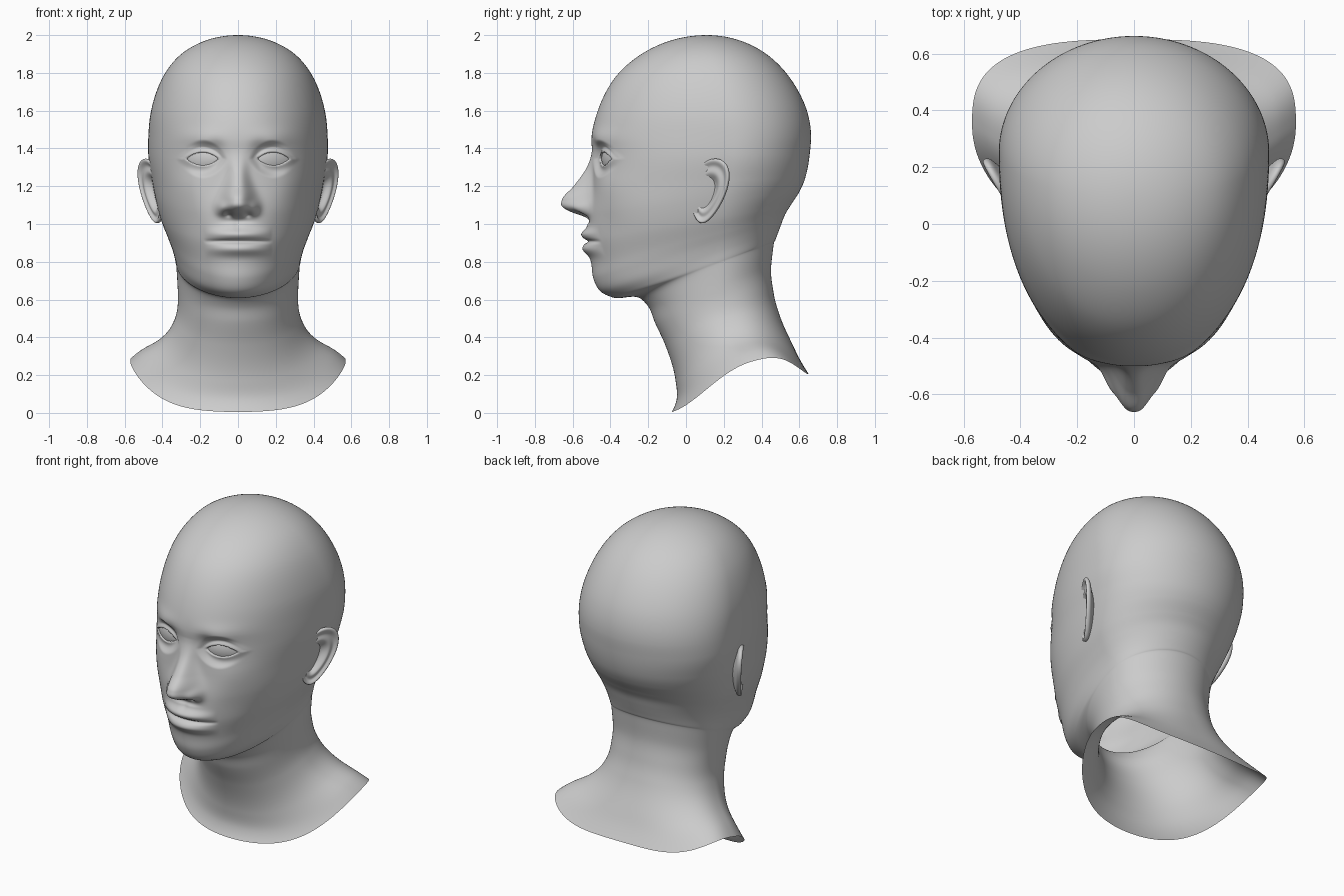
import bpy, bmesh, math
from mathutils import Vector

cube = bpy.data.objects.get("Cube")
if cube:
    bpy.data.objects.remove(cube, do_unlink=True)

clay = bpy.data.materials.new("grey_clay")
clay.use_nodes = True
GREY = (0.6, 0.6, 0.6, 1)
clay.diffuse_color = GREY
clay.node_tree.nodes["Principled BSDF"].inputs["Base Color"].default_value = GREY


def finish(bm, name):
    """Turn a bmesh into a smooth shaded object."""
    bmesh.ops.recalc_face_normals(bm, faces=bm.faces)
    for face in bm.faces:
        face.smooth = True
    mesh = bpy.data.meshes.new(name)
    bm.to_mesh(mesh)
    bm.free()
    mesh.materials.append(clay)
    obj = bpy.data.objects.new(name, mesh)
    bpy.context.collection.objects.link(obj)
    return obj


def bridge(bm, rings):
    """Join neighbouring closed rings of vertices with quads."""
    for low, high in zip(rings, rings[1:]):
        for i in range(len(low)):
            j = (i + 1) % len(low)
            bm.faces.new((low[i], low[j], high[j], high[i]))


def spline(ts, values):
    """Smooth curve through the values, as a function of t."""
    h = [b - a for a, b in zip(ts, ts[1:])]
    d = [(b - a) / s for a, b, s in zip(values, values[1:], h)]
    m = [(d[i] * h[i + 1] + d[i + 1] * h[i]) / (h[i] + h[i + 1]) for i in range(len(d) - 1)]
    m = [2 * d[0] - m[0]] + m + [2 * d[-1] - m[-1]]

    def at(t):
        t = min(max(t, ts[0]), ts[-1])
        i = 0
        while i < len(h) - 1 and t > ts[i + 1]:
            i += 1
        u = (t - ts[i]) / h[i]
        blend = u * u * (3 - 2 * u)
        return (values[i] * (1 - blend) + values[i + 1] * blend
                + h[i] * u * (1 - u) * (m[i] * (1 - u) - m[i + 1] * u))
    return at


def bell(v, centre, size):
    return math.exp(-((v - centre) / size) ** 2)


def ramp(start, end, v):
    u = min(max((v - start) / (end - start), 0), 1)
    return u * u * (3 - 2 * u)


# Profile down the front and down the back, as (y, z), crown to neck rim
front = [(.11, 2), (-.085, 1.97), (-.235, 1.9), (-.355, 1.8), (-.467, 1.6),
         (-.50, 1.45), (-.495, 1.36), (-.50, 1.2), (-.52, 1.05), (-.52, .92),
         (-.50, .78), (-.49, .71), (-.455, .645), (-.39, .612), (-.24, .605),
         (-.198, .56), (-.165, .48), (-.11, .36), (-.055, .17), (-.05, .07), (-.075, .005)]
back = [(.11, 2), (.29, 1.97), (.425, 1.9), (.53, 1.8), (.64, 1.6),
        (.662, 1.46), (.655, 1.37), (.633, 1.25), (.60, 1.17), (.555, 1.1),
        (.52, 1.04), (.505, 1), (.49, .96), (.475, .92), (.46, .86),
        (.45, .76), (.463, .64), (.495, .52), (.565, .36), (.61, .27), (.65, .205)]
# Half width, y of the widest place, squareness of the front, lift of the sides
section = [(0, .11, 2, 0), (.175, .11, 2, 0), (.30, .13, 2, 0), (.385, .16, 2.05, 0),
           (.46, .22, 2.1, 0), (.475, .25, 2.15, 0), (.475, .25, 2.2, 0), (.456, .23, 2.25, 0),
           (.435, .2, 2.2, 0), (.41, .18, 2.1, 0), (.375, .18, 2, 0), (.355, .18, 2, 0),
           (.34, .18, 2, 0), (.332, .18, 1.95, 0), (.325, .18, 2, 0), (.32, .18, 2, 0),
           (.318, .19, 2, .02), (.335, .2, 2, .05), (.425, .26, 2, .1),
           (.52, .32, 2, .13), (.57, .35, 2, .15)]

ts = [0]
for p, q in zip(front, front[1:]):
    ts.append(ts[-1] + math.dist(p, q))
curves = [spline(ts, list(column)) for table in (front, back, section) for column in zip(*table)]

# Nose height above the face, by z
nose = spline([1, 1.035, 1.06, 1.09, 1.13, 1.2, 1.3, 1.4],
              [0, .01, .08, .138, .146, .095, .03, 0])
EYE_X, EYE_Z, EYE_Y = .187, 1.345, -.435
EYE_SIZE = Vector((.15, .11, .11))
SLANT = .35


def eye_surface(a, z):
    dx, dz = a - EYE_X, z - EYE_Z
    inside = max(0, 1 - (dx / EYE_SIZE.x) ** 2 - (dz / EYE_SIZE.z) ** 2)
    return EYE_Y + SLANT * dx + EYE_SIZE.y * (1 - math.sqrt(inside))


def sculpt(x, y, z):
    """Push the face in and out to form the features; returns the new y."""
    a = abs(x)
    mask = ramp(-.1, -.3, y)
    if mask == 0 or z < .6 or z > 1.7:
        return y
    out = 0
    # Nose ridge, wings and nostrils
    if 1 < z < 1.4:
        width = .048 + .032 * ramp(1.3, 1.1, z)
        out += nose(z) * math.exp(-(a / width) ** 2.6)
    out += .03 * bell(a, .088, .028) * bell(z, 1.085, .034)
    out -= .03 * bell(a, .05, .02) * bell(z, 1.052, .014)
    # Lips, the line between them and the hollow above
    curve = max(0, 1 - (a / .18) ** 2)
    out += .034 * curve * bell(z, .945, .03) + .034 * curve * bell(z, .868, .034)
    out -= .018 * curve ** .7 * bell(z, .908, .01)
    out -= .006 * bell(a, 0, .022) * bell(z, .995, .03)
    # Brow, inner socket, cheekbone and cheek
    out += .012 * bell(a, .19, .11) * bell(z, 1.46, .045)
    out -= .022 * bell(a, .12, .05) * bell(z, 1.385, .05)
    out += .014 * bell(a, .27, .1) * bell(z, 1.2, .09)
    out -= .006 * bell(a, .25, .08) * bell(z, 1.0, .08)
    y -= out * mask
    # Eyelids wrapped over the eyeball, with an almond opening
    u, v = (a - EYE_X) / .084, (z - EYE_Z) / .034
    q = u * u + abs(v)
    lid = ramp(3.0, 1.2, q) * ramp(.05, .12, a)
    if lid > 0:
        target = eye_surface(a, z) - .011 + .03 * ramp(1.1, .85, q)
        if v > 0:
            target += .006 * bell(q, 1.8, .25)
        y += (target - y) * lid * mask
    return y


# Head and neck: tilted rings from the crown to the open rim
stations = []
for i in range(len(ts) - 1):
    span = ts[i + 1] - ts[i]
    count = math.ceil(span / (.006 if 5 <= i <= 9 else .014))
    stations += [ts[i] + span * k / count for k in range(count)]
stations.append(ts[-1])

SIDES = 220
bm = bmesh.new()
rings = []
for t in stations:
    yf, zf, yb, zb, w, yc, square, lift = [c(t) for c in curves]
    ring = []
    for k in range(SIDES):
        u = 2 * math.pi * k / SIDES
        phi = u - .5 * math.sin(u)
        s, c = math.sin(phi), math.cos(phi)
        n = square if c > 0 else 2 + 6 * max(lift, 0)
        r = (abs(s) ** n + abs(c) ** n) ** (-1 / n)
        x = w * s * r
        y = yc + r * c * (yf - yc) if c > 0 else yc - r * c * (yb - yc)
        part = (y - yf) / (yb - yf) if yb - yf > .001 else 0
        z = zf + (zb - zf) * part + lift * (s * r) ** 4
        ring.append(bm.verts.new((x, sculpt(x, y, z), z)))
    rings.append(ring)
bridge(bm, rings)
bmesh.ops.remove_doubles(bm, verts=rings[0], dist=.0001)
finish(bm, "head_and_neck")


def mirrored(obj):
    obj.modifiers.new("Mirror", 'MIRROR')


# Eyeballs
bm = bmesh.new()
bmesh.ops.create_uvsphere(bm, u_segments=64, v_segments=32, radius=1)
for vert in bm.verts:
    p = vert.co * EYE_SIZE
    vert.co = (EYE_X + p.x, EYE_Y + EYE_SIZE.y + p.y + SLANT * p.x, EYE_Z + p.z)
mirrored(finish(bm, "eyeballs"))

# Ears: a bowl with a rolled rim, as (radius, height) from the inside out
bowl = [(.05, -.03), (.3, -.03), (.42, -.02), (.55, 0), (.65, .004), (.78, -.006),
        (.88, .006), (.95, .01), (1, .004), (1, -.01), (.92, -.022), (.7, -.03),
        (.45, -.05), (.05, -.06)]
centre = Vector((.46, .12, 1.175))
across = Vector((.5, .86, 0)).normalized()
up = Vector((.18, .2, 1)).normalized()
outward = across.cross(up).normalized()
bm = bmesh.new()
rings = []
for radius, height in bowl:
    ring = []
    for k in range(40):
        angle = 2 * math.pi * k / 40
        s, c = math.sin(angle), math.cos(angle)
        p = radius * .108 * c * (1 + .25 * s) - .02 * (1 - radius)
        q = radius * .178 * s - .02 * (1 - radius)
        ring.append(bm.verts.new(centre + across * p + up * q + outward * height))
    rings.append(ring)
bridge(bm, rings)
bm.faces.new(rings[0])
bm.faces.new(rings[-1])
ears = finish(bm, "ears")
mirrored(ears)
ears.modifiers.new("Smooth", 'SUBSURF').levels = 2
